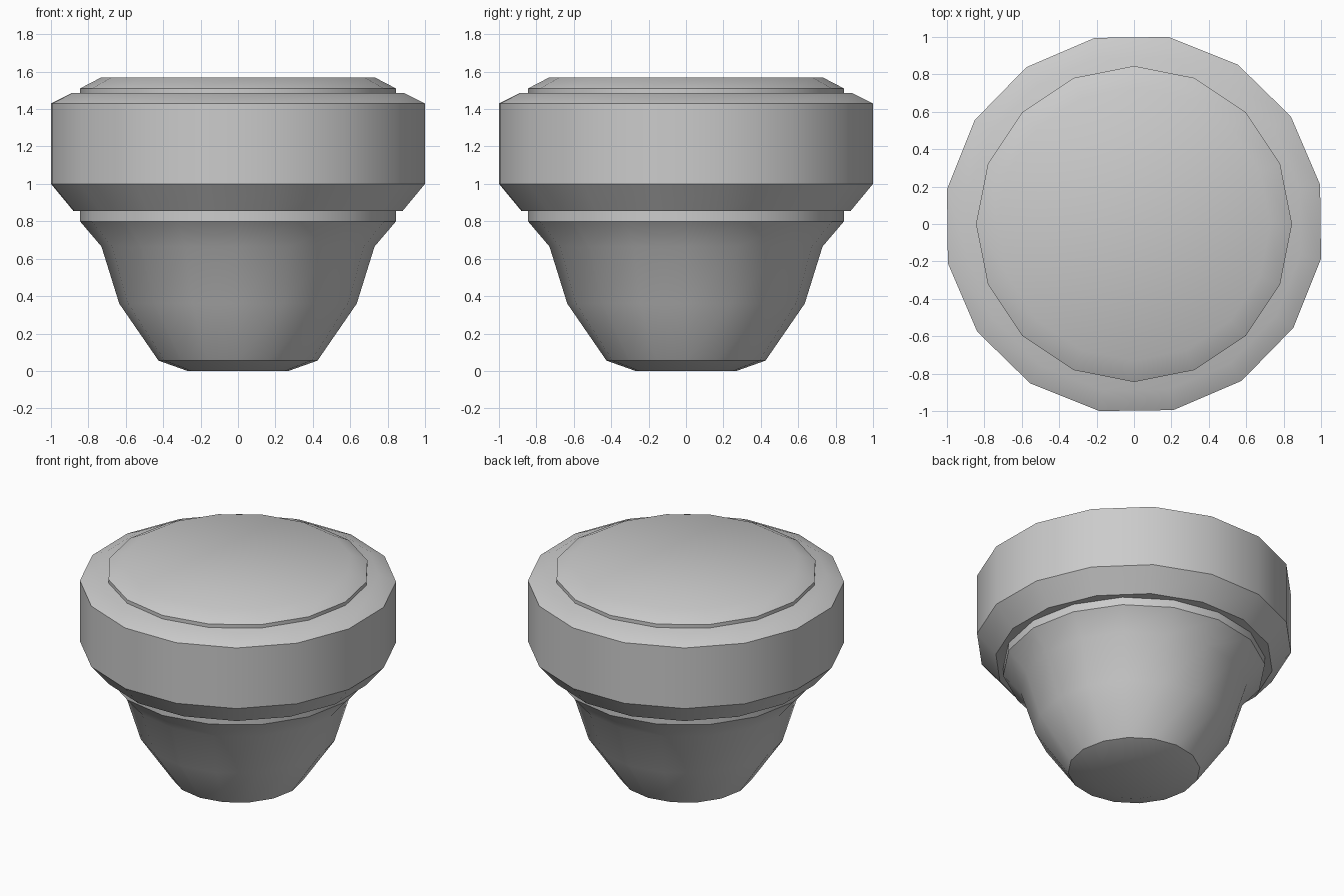
import bpy
import math

cube = bpy.data.objects.get("Cube")
if cube:
    bpy.data.objects.remove(cube, do_unlink=True)

SIDES = 16

grey = bpy.data.materials.new("plain grey")
grey.use_nodes = True
colour = (0.6, 0.6, 0.6, 1)
grey.diffuse_color = colour
grey.node_tree.nodes["Principled BSDF"].inputs["Base Color"].default_value = colour


def lathe(name, profile, turn=0.0):
    """Closed solid from (radius, height) points, bottom to top."""
    verts, faces = [], []
    for r, z in profile:
        for i in range(SIDES):
            a = math.tau * i / SIDES + turn
            verts.append((r * math.cos(a), r * math.sin(a), z))
    for k in range(len(profile) - 1):
        low, high = k * SIDES, (k + 1) * SIDES
        for i in range(SIDES):
            j = (i + 1) % SIDES
            faces.append((low + i, low + j, high + j, high + i))
    last = (len(profile) - 1) * SIDES
    faces.append(tuple(reversed(range(SIDES))))
    faces.append(tuple(range(last, last + SIDES)))
    mesh = bpy.data.meshes.new(name)
    mesh.from_pydata(verts, [], faces)
    mesh.materials.append(grey)
    obj = bpy.data.objects.new(name, mesh)
    bpy.context.collection.objects.link(obj)
    bpy.ops.object.select_all(action="DESELECT")
    obj.select_set(True)
    bpy.context.view_layer.objects.active = obj
    bpy.ops.object.shade_smooth_by_angle(angle=math.radians(30))
    return obj


# Tapered plug with a collar and a chamfered lid
lathe("plug_body", [(0.27, 0), (0.425, 0.055), (0.635, 0.36), (0.73, 0.665),
                    (0.845, 0.8), (0.845, 1.51), (0.73, 1.57)])

# Wide band around the plug, turned half a side
lathe("outer_band", [(0.895, 0.855), (1.017, 1.0), (1.017, 1.43), (0.905, 1.485)],
      turn=math.pi / SIDES + math.radians(0.7))
